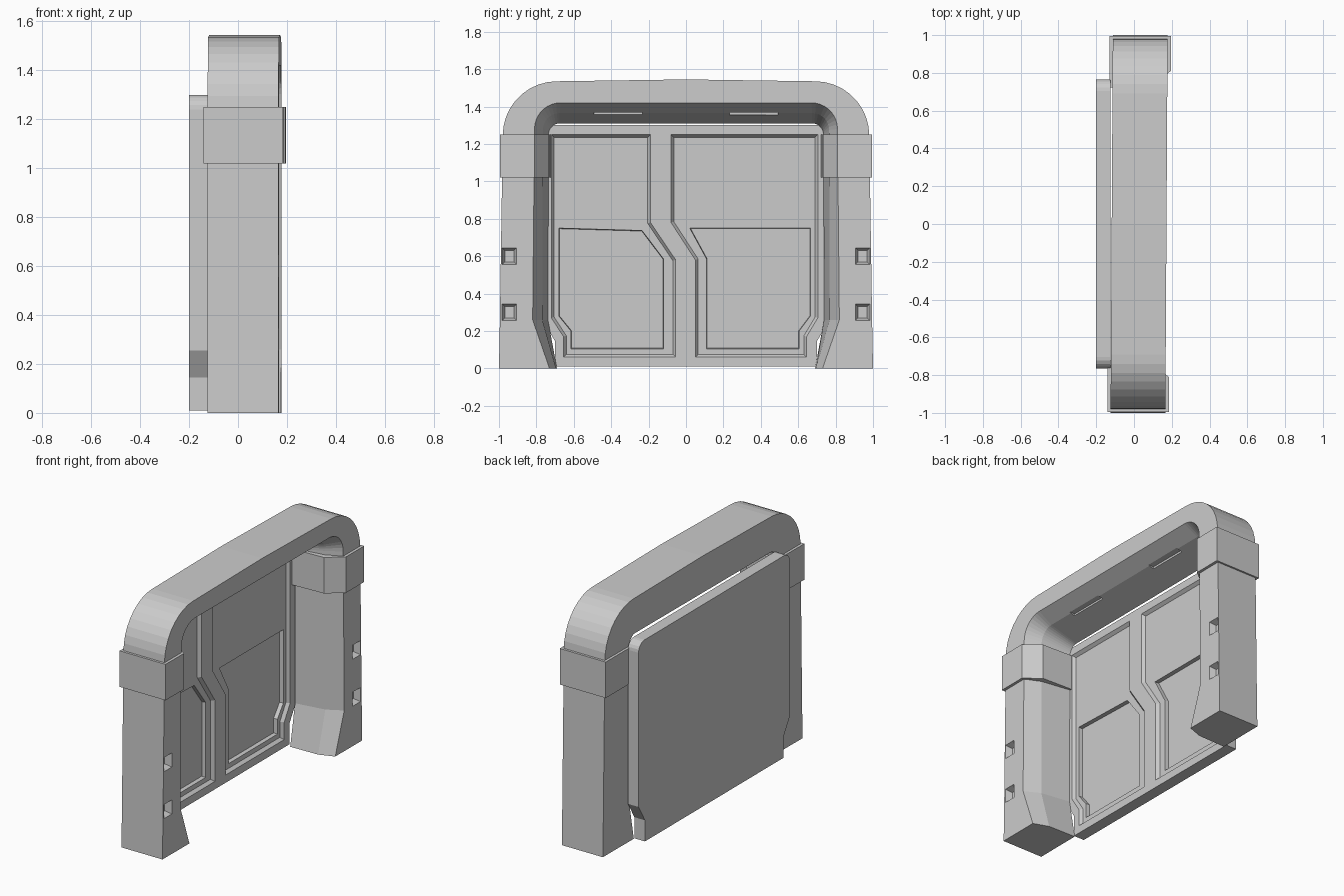
import bpy, math
from mathutils import Vector

cube = bpy.data.objects.get("Cube")
if cube:
    bpy.data.objects.remove(cube, do_unlink=True)

grey = bpy.data.materials.new("light grey metal")
grey.use_nodes = True
COLOR = (0.6, 0.6, 0.6, 1)
grey.diffuse_color = COLOR
bsdf = next(n for n in grey.node_tree.nodes if n.type == 'BSDF_PRINCIPLED')
bsdf.inputs["Base Color"].default_value = COLOR


def make(name, verts, faces):
    mesh = bpy.data.meshes.new(name)
    mesh.from_pydata(verts, [], faces)
    mesh.materials.append(grey)
    obj = bpy.data.objects.new(name, mesh)
    bpy.context.collection.objects.link(obj)
    bpy.context.view_layer.objects.active = obj
    bpy.ops.object.mode_set(mode='EDIT')
    bpy.ops.mesh.select_all(action='SELECT')
    bpy.ops.mesh.normals_make_consistent(inside=False)
    bpy.ops.object.mode_set(mode='OBJECT')
    return obj


def loft(name, rings):
    """Skin equal-length closed rings and cap both ends."""
    n = len(rings[0])
    verts = [p for ring in rings for p in ring]
    faces = [(r * n + i, r * n + (i + 1) % n, (r + 1) * n + (i + 1) % n, (r + 1) * n + i)
             for r in range(len(rings) - 1) for i in range(n)]
    faces += [tuple(range(n)), tuple(range(len(verts) - n, len(verts)))]
    return make(name, verts, faces)


def flat_ring(points, x):
    return [(x, y, z) for y, z in points]


def inset(points, d):
    """Mitred inward offset of a counter-clockwise outline."""
    out = []
    for i, p in enumerate(points):
        p, a, b = Vector(p), Vector(points[i - 1]), Vector(points[(i + 1) % len(points)])
        u, v = (p - a).normalized(), (b - p).normalized()
        n1, n2 = Vector((-u.y, u.x)), Vector((-v.y, v.x))
        out.append(tuple(p + (n1 + n2) * d / (1 + n1.dot(n2))))
    return out


def cut(obj, cutters):
    for c in cutters:
        c.hide_render = True
        mod = obj.modifiers.new("cut", 'BOOLEAN')
        mod.operation, mod.solver, mod.object = 'DIFFERENCE', 'EXACT', c
    dg = bpy.context.evaluated_depsgraph_get()
    mesh = bpy.data.meshes.new_from_object(obj.evaluated_get(dg))
    obj.modifiers.clear()
    obj.data = mesh
    for c in cutters:
        bpy.data.objects.remove(c, do_unlink=True)


def recess(outline, x, depth, slope):
    """Tapered cutter sunk into a surface at x."""
    return loft("cutter", [flat_ring(outline, x + 0.02), flat_ring(outline, x),
                           flat_ring(inset(outline, slope), x - depth)])


def rect(y, z, w, h):
    return [(y - w, z - h), (y + w, z - h), (y + w, z + h), (y - w, z + h)]


def skew(ring):
    return [(x + 0.006 * y, y, z) for x, y, z in ring]


# Arch frame: five lengthwise edges, each from foot to top centre
def arch_edge(x, foot, leg, shoulder, top, radius, rise):
    pts = [(foot, 0), (leg, 0.26)]
    for i in range(10):
        a = math.pi / 2 * i / 9
        pts.append((shoulder - radius + radius * math.cos(a),
                    top - radius + radius * math.sin(a)))
    pts.append((0, top + rise))
    pts += [(-y, z) for y, z in reversed(pts[:-1])]
    return flat_ring(pts, x)


edges = [arch_edge(-0.118, 1.0, 0.995, 0.98, 1.535, 0.29, 0.01),
         arch_edge(0.172, 1.0, 0.995, 0.98, 1.535, 0.29, 0.01),
         arch_edge(0.172, 0.73, 0.82, 0.81, 1.42, 0.14, 0),
         arch_edge(0.075, 0.695, 0.768, 0.765, 1.365, 0.09, 0),
         arch_edge(-0.118, 0.69, 0.738, 0.735, 1.31, 0.06, 0)]
frame = loft("arch_frame", [skew(ring) for ring in zip(*edges)])

# Leg sockets and lintel slots
cutters = []
for side in (-1, 1):
    for z in (0.3, 0.6):
        cutters.append(recess(rect(side * 0.944, z, 0.039, 0.045), 0.172 + side * 0.006, 0.04, 0.015))
    cutters.append(loft("cutter", [flat_ring(rect(side * 0.363, 1.342, 0.13, 0.027), x)
                                   for x in (0.2, 0.045)]))
cut(frame, cutters)

# Collars round the upper legs
for side, name in ((-1, "right_collar"), (1, "left_collar")):
    section = [(-0.135, 0.995), (0.19, 0.995), (0.19, 0.81), (0.09, 0.732), (-0.135, 0.722)]
    loft(name, [skew([(x, side * y, z) for x, y in section]) for z in (1.02, 1.25)])

# Door leaves, split along a cranked seam
BACK, FRONT = -0.2, -0.125
seam = [(0, 0.01), (0, 0.58), (-0.125, 0.79), (-0.125, 1.3)]


def leaf_outline(side):
    corner = [(side * (0.705 + 0.06 * math.sin(a)), 1.24 + 0.06 * math.cos(a))
              for a in (math.pi / 2 * i / 5 for i in range(6))]
    pts = seam + corner + [(side * 0.765, 0.255), (side * 0.7, 0.145), (side * 0.7, 0.01)]
    return pts if side < 0 else pts[::-1]


panels = {
    -1: ([(-0.19, 1.25), (-0.72, 1.25), (-0.72, 0.27), (-0.655, 0.17), (-0.655, 0.06),
          (-0.055, 0.06), (-0.055, 0.58), (-0.19, 0.78)],
         [(-0.235, 0.737), (-0.68, 0.75), (-0.68, 0.28), (-0.615, 0.2), (-0.615, 0.105),
          (-0.12, 0.105), (-0.12, 0.585)]),
    1: ([(-0.08, 1.25), (-0.08, 0.78), (0.05, 0.58), (0.05, 0.06), (0.645, 0.06),
         (0.645, 0.17), (0.705, 0.27), (0.705, 1.25)],
        [(0.02, 0.75), (0.11, 0.585), (0.11, 0.105), (0.605, 0.105), (0.605, 0.2),
         (0.665, 0.28), (0.665, 0.75)])}
for side, name in ((-1, "right_door_leaf"), (1, "left_door_leaf")):
    outline = leaf_outline(side)
    leaf = loft(name, [flat_ring(outline, BACK), flat_ring(outline, FRONT)])
    outer, inner = panels[side]
    cut(leaf, [recess(outer, FRONT, 0.02, 0.015), recess(inner, FRONT - 0.02, 0.025, 0.003)])
